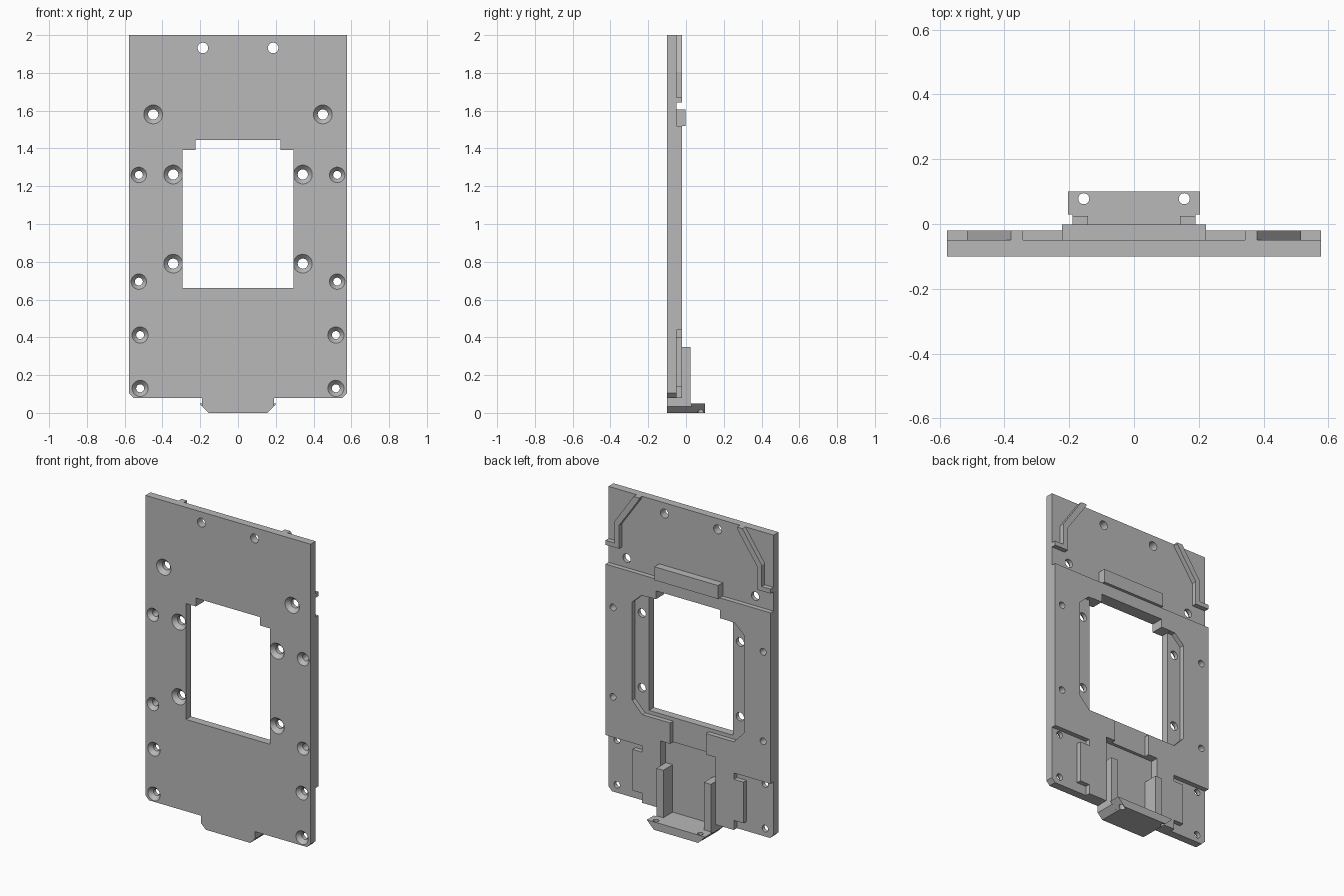
import bpy, bmesh, math

cube = bpy.data.objects.get("Cube")
if cube:
    bpy.data.objects.remove(cube, do_unlink=True)

grey = bpy.data.materials.new("plain_grey")
grey.use_nodes = True
COLOR = (0.48, 0.48, 0.48, 1)
grey.diffuse_color = COLOR
grey.node_tree.nodes["Principled BSDF"].inputs["Base Color"].default_value = COLOR


def finish(name, bm):
    bmesh.ops.recalc_face_normals(bm, faces=bm.faces[:])
    mesh = bpy.data.meshes.new(name)
    bm.to_mesh(mesh)
    bm.free()
    mesh.materials.append(grey)
    obj = bpy.data.objects.new(name, mesh)
    bpy.context.collection.objects.link(obj)
    return obj


def slab(name, outline, y0, y1):
    """Extrude an x-z outline from y0 to y1."""
    bm = bmesh.new()
    face = bm.faces.new([bm.verts.new((x, y0, z)) for x, z in outline])
    ext = bmesh.ops.extrude_face_region(bm, geom=[face])["geom"]
    moved = [v for v in ext if isinstance(v, bmesh.types.BMVert)]
    bmesh.ops.translate(bm, verts=moved, vec=(0, y1 - y0, 0))
    return finish(name, bm)


def block(name, x0, x1, y0, y1, z0, z1):
    return slab(name, [(x0, z0), (x1, z0), (x1, z1), (x0, z1)], y0, y1)


def symmetric(half):
    """Close a right-hand half outline with its mirror image."""
    return half + [(-x, z) for x, z in reversed(half)]


def drill(rings, place, sides=28):
    """Revolved cutter; rings are (distance along axis, radius)."""
    bm = bmesh.new()
    loops = []
    for d, r in rings:
        angles = [2 * math.pi * i / sides for i in range(sides)]
        loops.append([bm.verts.new(place(r * math.cos(a), d, r * math.sin(a))) for a in angles])
    for a, b in zip(loops, loops[1:]):
        for i in range(sides):
            j = (i + 1) % sides
            bm.faces.new((a[i], a[j], b[j], b[i]))
    bm.faces.new(loops[0])
    bm.faces.new(loops[-1])
    return finish("cutter", bm)


def cut(target, cutter):
    cutter.hide_render = True
    mod = target.modifiers.new("cut", 'BOOLEAN')
    mod.operation = 'DIFFERENCE'
    mod.solver = 'EXACT'
    mod.object = cutter
    bpy.context.view_layer.objects.active = target
    bpy.ops.object.modifier_apply(modifier=mod.name)
    bpy.data.objects.remove(cutter, do_unlink=True)


FRONT, FLOOR, BACK = -0.10, -0.05, -0.02
W = 0.577

# Main plate with chamfered corners and a bottom tongue
plate = slab("main_plate", symmetric([
    (0.155, 0), (0.19, 0.035), (0.19, 0.08), (W - 0.025, 0.08), (W, 0.105), (W, 2)]), FRONT, BACK)

# Thinner upper section
cut(plate, block("cutter", -0.7, 0.7, FLOOR, 0.1, 1.52, 2.1))

# Rear recess around the window, with the narrow slot below it
cut(plate, slab("cutter", symmetric([
    (0.125, 0.45), (0.125, 0.637), (0.32, 0.637), (0.39, 0.71),
    (0.39, 1.33), (0.325, 1.39)]), FLOOR, 0.1))

# Central channel behind the tongue
cut(plate, block("cutter", -0.192, 0.192, -0.07, 0.1, -0.1, 0.505))

# Window with its raised upper notch
cut(plate, slab("cutter", symmetric([
    (0.294, 0.66), (0.294, 1.392), (0.225, 1.392), (0.225, 1.445)]), -0.2, 0.1))

# Stepped pockets in the lower corners
for s in (1, -1):
    pocket = [(0.32, 0), (0.32, 0.14), (0.388, 0.14), (0.388, 0.4),
              (0.32, 0.4), (0.32, 0.44), (0.7, 0.44), (0.7, 0)]
    cut(plate, slab("cutter", [(s * x, z) for x, z in pocket], FLOOR, 0.1))

# Countersunk screw holes: x, z, outer radius, inner radius
HOLES = [(0.449, 1.58, 0.05, 0.027), (0.343, 1.262, 0.05, 0.027), (0.343, 0.79, 0.05, 0.027),
         (0.525, 1.26, 0.041, 0.021), (0.525, 0.695, 0.041, 0.021),
         (0.518, 0.412, 0.043, 0.021), (0.518, 0.13, 0.043, 0.021),
         (0.186, 1.932, 0.028, 0.028)]
for x, z, outer, inner in HOLES:
    for s in (1, -1):
        rings = [(-0.12, outer), (FRONT, outer), (-0.075, inner), (0.05, inner)]
        cut(plate, drill(rings, lambda a, d, b: (s * x + a, d, z + b)))

# Bent guide ribs on the upper back
for s, side in ((1, "left"), (-1, "right")):
    path = [(0.38, 2), (0.515, 1.805), (0.515, 1.67), (W, 1.67),
            (W, 1.642), (0.482, 1.642), (0.482, 1.79), (0.342, 1.99), (0.342, 2)]
    slab(side + "_guide_rib", [(s * x, z) for x, z in path], FLOOR, BACK)

# Bar above the window
block("upper_bar", -0.222, 0.222, FLOOR, -0.002, 1.52, 1.605)

# Foot under the channel and its wider rear lip
slab("foot", symmetric([(0.155, 0), (0.19, 0.035), (0.19, 0.05)]), -0.07, 0.03)
lip = slab("foot_lip", symmetric([(0.155, 0), (0.204, 0.05)]), 0.03, 0.10)
for s in (1, -1):
    cut(lip, drill([(-0.05, 0.017), (0.1, 0.017)], lambda a, d, b: (s * 0.155 + a, 0.078 + b, d)))

# Upright posts in the channel
for s, side in ((1, "left"), (-1, "right")):
    x0, x1 = sorted((s * 0.142, s * 0.19))
    block(side + "_post", x0, x1, -0.07, 0.024, 0.05, 0.35)

# Smooth hole walls, keep sharp edges
bpy.ops.object.select_all(action='DESELECT')
for obj in (plate, lip):
    obj.select_set(True)
bpy.context.view_layer.objects.active = plate
bpy.ops.object.shade_smooth_by_angle(angle=math.radians(30))
